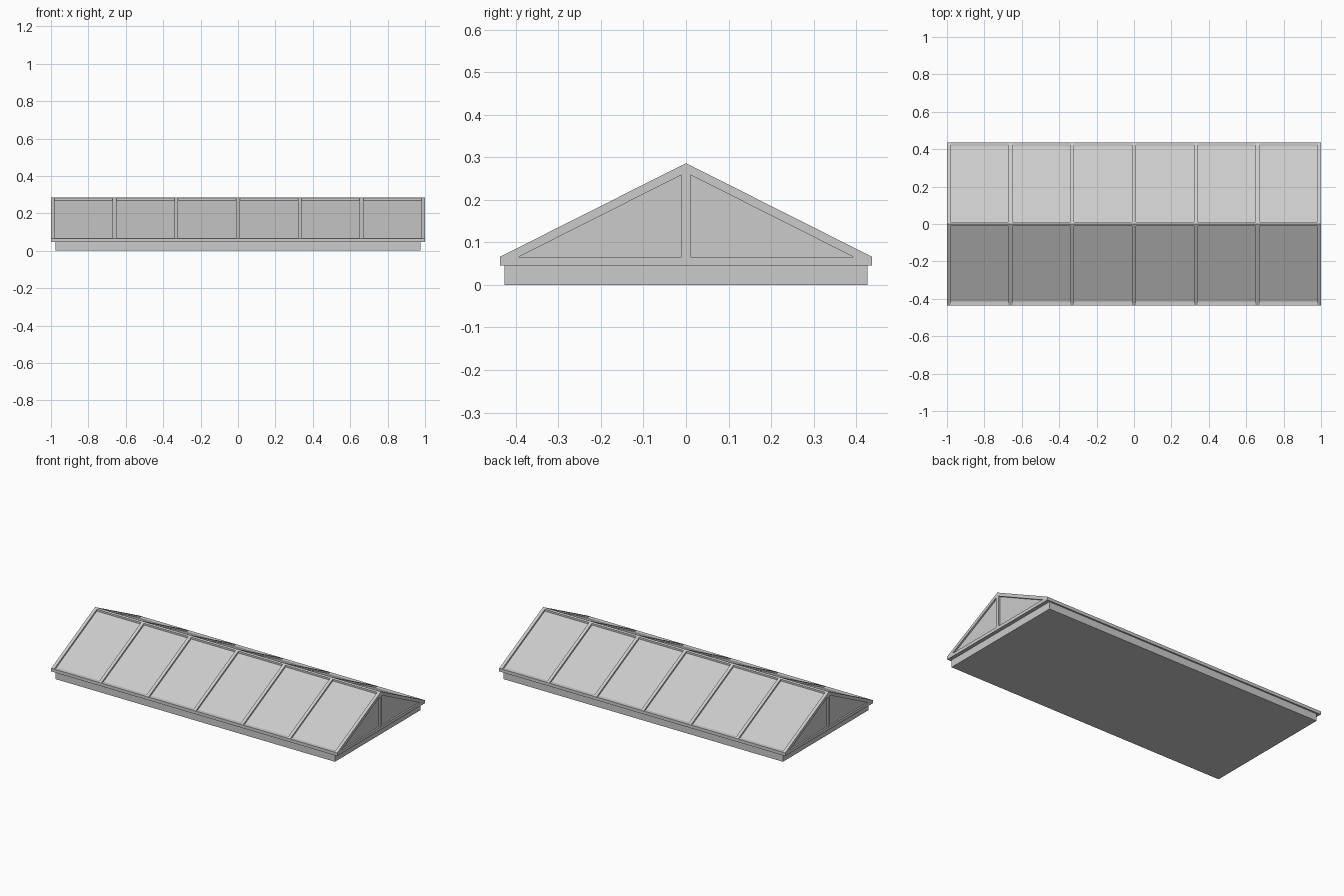
import bpy, bmesh

if "Cube" in bpy.data.objects:
    bpy.data.objects.remove(bpy.data.objects["Cube"])

L, W = 1.0, 0.437             # half length, half width of the frame
Z0, Z1, ZR = 0.046, 0.066, 0.286
SLOPE = (ZR - Z1) / W
BAR = 0.02                    # bar width
DROP = 0.0224                 # vertical depth of the sloping bars


def prism(name, profile, x0, x1):
    """Extrude a (y, z) profile along x."""
    bm = bmesh.new()
    face = bm.faces.new([bm.verts.new((x0, y, z)) for y, z in profile])
    ext = bmesh.ops.extrude_face_region(bm, geom=[face])
    verts = [v for v in ext["geom"] if isinstance(v, bmesh.types.BMVert)]
    bmesh.ops.translate(bm, verts=verts, vec=(x1 - x0, 0, 0))
    bmesh.ops.recalc_face_normals(bm, faces=bm.faces)
    mesh = bpy.data.meshes.new(name)
    bm.to_mesh(mesh)
    bm.free()
    obj = bpy.data.objects.new(name, mesh)
    bpy.context.collection.objects.link(obj)
    return obj


def box(name, x0, x1, y, z0, z1):
    return prism(name, [(-y, z0), (y, z0), (y, z1), (-y, z1)], x0, x1)


# Curb and the wider eave frame on top of it
box("curb", -0.977, 0.977, 0.427, 0.0, Z0)
box("eave_frame", -L, L, W, Z0, Z1)

# Recessed glazing: both roof slopes and both gable ends
sink = 0.0115
wg = W - sink / SLOPE
prism("glazing", [(-wg, Z1), (wg, Z1), (0, ZR - sink)], -L + 0.01, L - 0.01)

# Rafter pairs, evenly spaced along the roof
wi = W - DROP / SLOPE
chevron = [(-W, Z1), (-wi, Z1), (0, ZR - DROP), (wi, Z1), (W, Z1), (0, ZR)]
pitch = (2 * L - BAR) / 6
for i in range(7):
    x = -L + BAR / 2 + i * pitch
    prism(f"rafter_{i + 1}", chevron, x - BAR / 2, x + BAR / 2)

# Ridge beam
h = BAR / 2
zs = ZR - h * SLOPE
prism("ridge_beam", [(-h, ZR - 0.026), (h, ZR - 0.026), (h, zs), (0, ZR), (-h, zs)], -L, L)

# Centre post in each gable
for side, x in (("left", -L), ("right", L - BAR)):
    box(f"gable_post_{side}", x, x + BAR, h, Z1, ZR - 0.022)
